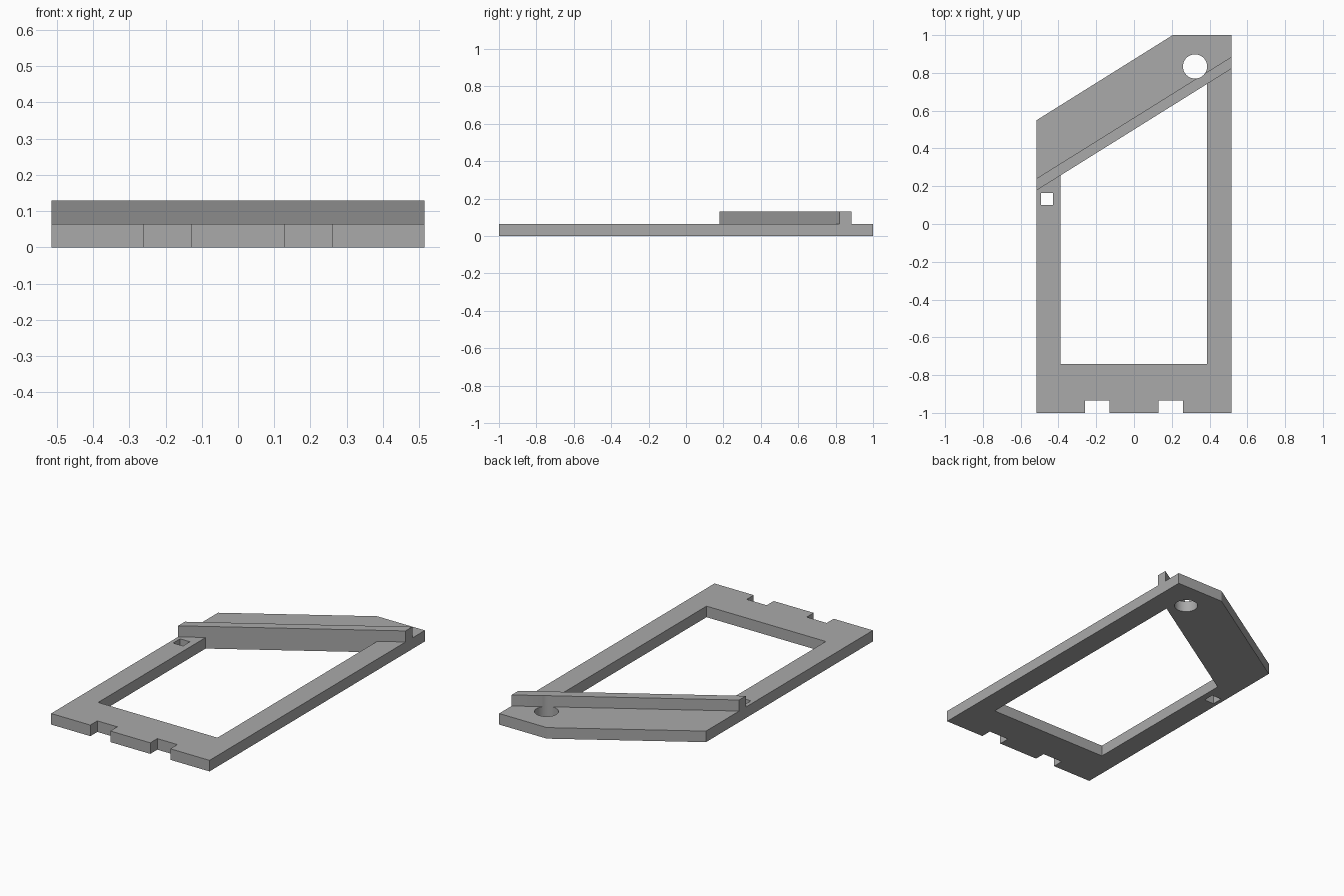
import bpy, bmesh, math

cube = bpy.data.objects.get("Cube")
if cube:
    bpy.data.objects.remove(cube, do_unlink=True)

W = 0.515            # half width
T = 0.065            # plate thickness
SLOPE = 0.624        # slant of the rib

grey = bpy.data.materials.new("plain_grey")
grey.use_nodes = True
colour = (0.4, 0.4, 0.4, 1)
grey.diffuse_color = colour
grey.node_tree.nodes["Principled BSDF"].inputs["Base Color"].default_value = colour


def prism(name, outline, z0, z1):
    """Extrude a flat counter-clockwise outline between two heights."""
    bm = bmesh.new()
    face = bm.faces.new([bm.verts.new((x, y, z0)) for x, y in outline])
    top = bmesh.ops.extrude_face_region(bm, geom=[face])["geom"]
    bmesh.ops.translate(bm, vec=(0, 0, z1 - z0),
                        verts=[v for v in top if isinstance(v, bmesh.types.BMVert)])
    bmesh.ops.recalc_face_normals(bm, faces=bm.faces)
    mesh = bpy.data.meshes.new(name)
    bm.to_mesh(mesh)
    bm.free()
    mesh.materials.append(grey)
    obj = bpy.data.objects.new(name, mesh)
    bpy.context.collection.objects.link(obj)
    return obj


def cut(target, cutters):
    """Subtract the cutters from the target and apply the result."""
    bpy.context.view_layer.objects.active = target
    for c in cutters:
        mod = target.modifiers.new("cut", "BOOLEAN")
        mod.operation, mod.solver, mod.object = "DIFFERENCE", "EXACT", c
        bpy.ops.object.modifier_apply(modifier=mod.name)


def rib_front(x):
    return 0.5 + SLOPE * x


# Base plate with slanted back corner and two notches in the front edge
outline = [(-W, -1)]
for x in (-0.195, 0.195):
    a, b = x - 0.065, x + 0.065
    outline += [(a, -1), (a, -0.935), (b, -0.935), (b, -1)]
outline += [(W, -1), (W, 1), (0.205, 1), (-W, 0.55)]
plate = prism("base_plate", outline, 0, T)

# Slanted rib on top of the plate
rib = prism("slanted_rib", [(-W, rib_front(-W)), (W, rib_front(W)),
                            (W, rib_front(W) + 0.063), (-W, rib_front(-W) + 0.063)], T, 2 * T)

# Openings: window, square hole and round hole
l, r = -0.39, 0.386
window = prism("window_cutter", [(l, -0.742), (r, -0.742), (r, rib_front(r)), (l, rib_front(l))], -0.1, 0.3)
square = prism("square_hole_cutter", [(-0.492, 0.1), (-0.428, 0.1), (-0.428, 0.165), (-0.492, 0.165)], -0.1, 0.3)
ring = [(0.323 + 0.064 * math.cos(math.tau * i / 48), 0.834 + 0.064 * math.sin(math.tau * i / 48))
        for i in range(48)]
hole = prism("round_hole_cutter", ring, -0.1, 0.3)

cut(plate, [window, square, hole])
cut(rib, [hole])
for c in (window, square, hole):
    bpy.data.objects.remove(c, do_unlink=True)

# Keep edges sharp while the round hole stays smooth
for obj in (plate, rib):
    bpy.ops.object.select_all(action="DESELECT")
    obj.select_set(True)
    bpy.context.view_layer.objects.active = obj
    bpy.ops.object.shade_smooth_by_angle(angle=math.radians(30))
